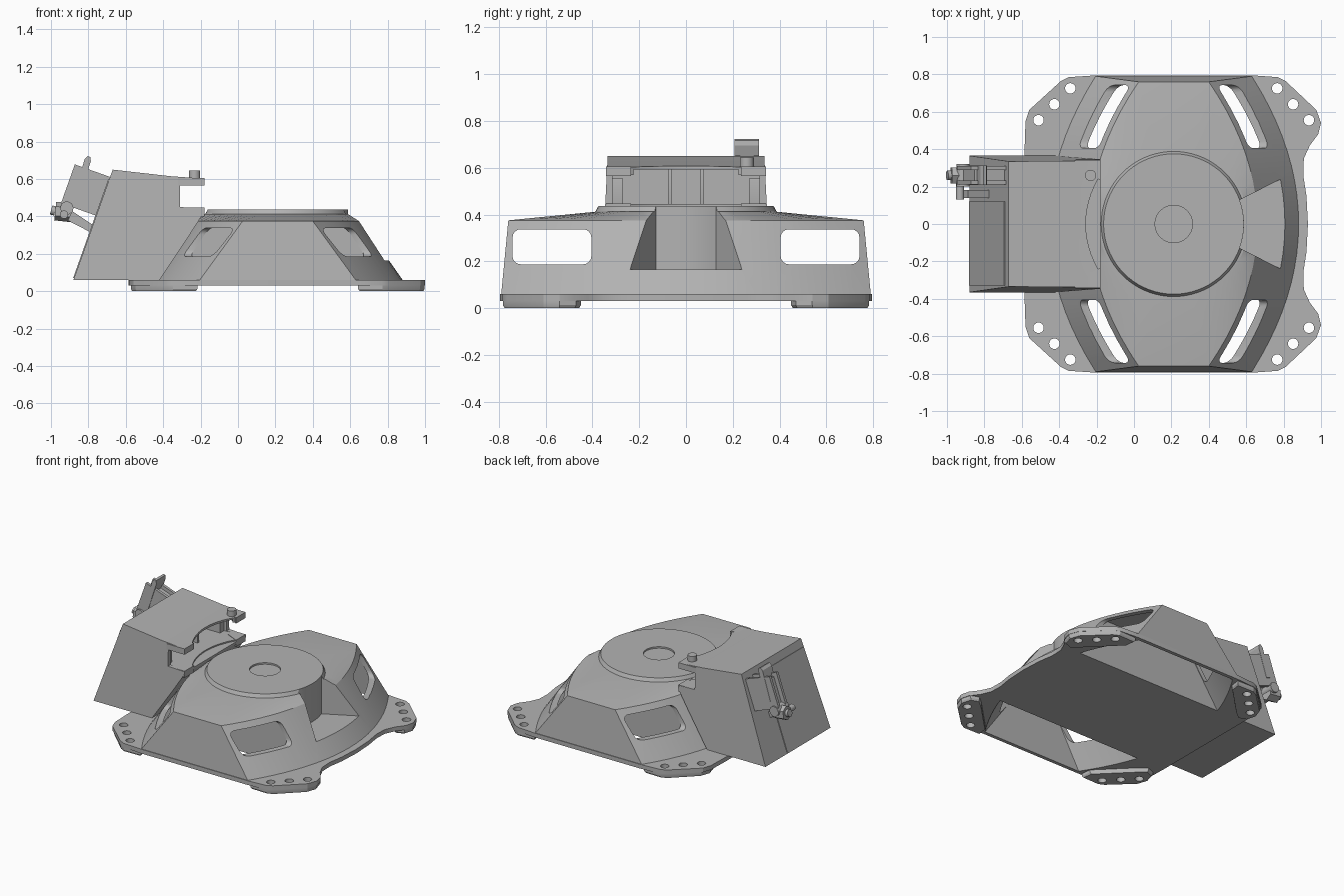
import bpy, bmesh
from math import sin, cos, pi, radians
from mathutils import Vector, Matrix

old = bpy.data.objects.get("Cube")
if old:
    bpy.data.objects.remove(old, do_unlink=True)

grey = bpy.data.materials.new("plain grey")
grey.use_nodes = True
grey.diffuse_color = (0.45, 0.45, 0.45, 1)
grey.node_tree.nodes["Principled BSDF"].inputs["Base Color"].default_value = (0.45, 0.45, 0.45, 1)
MID = 0.2125  # x of the round cover's axis


def finish(name, bm):
    bmesh.ops.recalc_face_normals(bm, faces=bm.faces)
    mesh = bpy.data.meshes.new(name)
    bm.to_mesh(mesh)
    bm.free()
    obj = bpy.data.objects.new(name, mesh)
    bpy.context.collection.objects.link(obj)
    mesh.materials.append(grey)
    return obj


def loft(name, rings):
    """Skin equal-length rings and cap both ends."""
    bm = bmesh.new()
    loops = [[bm.verts.new(p) for p in ring] for ring in rings]
    n = len(loops[0])
    for a, b in zip(loops, loops[1:]):
        for i in range(n):
            bm.faces.new((a[i], a[(i + 1) % n], b[(i + 1) % n], b[i]))
    bm.faces.new(loops[0])
    bm.faces.new(loops[-1])
    return finish(name, bm)


def prism(name, pts, axis, lo, hi):
    """Extrude a flat outline along x, y or z."""
    k = "xyz".index(axis)
    def place(p, h):
        q = list(p)
        q.insert(k, h)
        return q
    return loft(name, [[place(p, h) for p in pts] for h in (lo, hi)])


def rod(name, start, end, r, sides=24):
    a, b = Vector(start), Vector(end)
    bm = bmesh.new()
    turn = (b - a).to_track_quat('Z', 'Y').to_matrix().to_4x4()
    bmesh.ops.create_cone(bm, cap_ends=True, segments=sides, radius1=r, radius2=r,
                          depth=(b - a).length, matrix=Matrix.Translation((a + b) / 2) @ turn)
    return finish(name, bm)


def rounded(x0, x1, y0, y1, r):
    pts = []
    for i, (cx, cy) in enumerate([(x1 - r, y1 - r), (x0 + r, y1 - r), (x0 + r, y0 + r), (x1 - r, y0 + r)]):
        for j in range(5):
            a = (i + j / 4) * pi / 2
            pts.append((cx + r * cos(a), cy + r * sin(a)))
    return pts


def cut(objs, cutters):
    for obj in objs:
        bpy.context.view_layer.objects.active = obj
        for c in cutters:
            m = obj.modifiers.new("cut", 'BOOLEAN')
            m.operation, m.solver, m.object = 'DIFFERENCE', 'EXACT', c
            bpy.ops.object.modifier_apply(modifier=m.name)
    for c in cutters:
        bpy.data.objects.remove(c, do_unlink=True)


def lens(xm, xc, half, z, y0, y1, n=20):
    """Section with bowed left and right sides and straight ends."""
    ys = [y0 + (y1 - y0) * i / n for i in range(n + 1)]
    right = [(xm - (xm - xc) * (y / half) ** 2, y, z) for y in ys]
    return right + [(2 * MID - x, y, z) for x, y, z in reversed(right)]


# Main housing: sloped lens body with a gently raised deck
low = lens(0.90, 0.65, 0.793, 0.032, -0.793, 0.793)
high = lens(0.66, 0.40, 0.76, 0.375, -0.76, 0.76)
crown = []
for x, y, z in high:
    d = Vector((x - MID, y)).normalized() * 0.40
    crown.append((MID + d.x, d.y, 0.412))
housing = loft("housing", [low, high, crown])

# Round cover with a shallow centre recess
bm = bmesh.new()
profile = [(0, 0.425), (0.1, 0.425), (0.1, 0.436), (0.375, 0.436), (0.40, 0.39), (0, 0.39)]
vs = [bm.verts.new((MID + r, 0, z)) for r, z in profile]
es = [bm.edges.new(p) for p in zip(vs, vs[1:])]
bmesh.ops.spin(bm, geom=vs + es, cent=(MID, 0, 0), axis=(0, 0, 1), angle=2 * pi, steps=72)
bmesh.ops.remove_doubles(bm, verts=bm.verts, dist=0.0001)
cover = finish("round_cover", bm)

# Mounting flange
half = [(0.93, 0), (0.922, 0.15), (0.905, 0.26), (0.908, 0.35), (0.94, 0.42), (0.985, 0.48), (1.0, 0.54),
        (0.975, 0.61), (0.81, 0.765), (0.77, 0.785), (0.63, 0.795), (-0.2, 0.795), (-0.35, 0.785),
        (-0.39, 0.765), (-0.56, 0.61), (-0.58, 0.55), (-0.585, 0.4)]
flange = prism("flange", half + [(x, -y) for x, y in reversed(half[1:])], "z", 0.03, 0.06)

# Open side bays under the deck and the windows into them
bays, windows = [], []
for s in (-1, 1):
    rings = [lens(0.89, 0.64, 0.775, -0.02, 0.40, 0.775), lens(0.65, 0.39, 0.738, 0.35, 0.40, 0.738)]
    bays.append(loft("bay_cutter", [[(x, s * y, z) for x, y, z in r] for r in rings]))
    outline = [(s * y, z) for y, z in rounded(0.405, 0.742, 0.187, 0.337, 0.035)]
    windows.append(prism("window_cutter", outline, "x", -1, 1.5))
cut([housing], windows)
cut([housing, flange], bays)

# Wedge pocket in the left side
arc = [(MID + 0.375 * cos(radians(a)), 0.375 * sin(radians(a))) for a in range(-20, 21, 4)]
cut([housing, cover], [prism("pocket_cutter", arc + [(1.0, 0.35), (1.0, -0.35)], "z", 0.165, 0.7)])

# Four feet, each with three bolt holes
foot = [(0.43, 0.78), (0.56, 0.783), (0.60, 0.763), (0.76, 0.61), (0.785, 0.54), (0.765, 0.47),
        (0.71, 0.45), (0.66, 0.49), (0.44, 0.71)]
feet, holes = [], []
for sx, side in ((1, "left"), (-1, "right")):
    for sy, end in ((-1, "front"), (1, "back")):
        pts = [(MID + sx * u, sy * y) for u, y in foot]
        inner = [(MID + sx * (0.63 + (u - 0.63) * 0.96), sy * (0.62 + (y - 0.62) * 0.96)) for u, y in foot]
        feet.append(loft(f"{end}_{side}_foot", [[(*p, 0) for p in inner], [(*p, 0.012) for p in pts],
                                                [(*p, 0.031) for p in pts]]))
        for i in range(3):
            x, y = MID + sx * (0.553 + 0.085 * i), sy * (0.725 - 0.085 * i)
            holes.append(rod("hole_cutter", (x, y, -0.1), (x, y, 0.1), 0.028))
cut(feet + [flange], holes)

# Duct box leaning out over the right side
duct = prism("duct_box", [(-0.88, 0.06), (-0.67, 0.65), (-0.36, 0.615), (-0.18, 0.602), (-0.18, 0.425),
                          (-0.26, 0.30), (-0.42, 0.06)], "y", -0.368, 0.368)
for v in duct.data.vertices:
    v.co.y *= 1 - 0.09 * v.co.z / 0.65
chevron = [(-0.05, 0.40), (-0.17, 0.345), (-0.275, 0.285), (-0.205, 0.24)]
mouth = [rod("arc_cutter", (MID, 0, 0.436), (MID, 0, 0.8), 0.47, 72),
         prism("gap_cutter", [(-0.31, 0.45), (-0.1, 0.44), (-0.1, 0.57), (-0.31, 0.57)], "y", -0.6, 0.6),
         prism("inside_cutter", [(-0.58, 0.445), (-0.2, 0.445), (-0.2, 0.592), (-0.58, 0.592)], "y", -0.315, 0.315)]
cut([duct], mouth)

# Vanes and side ribs in the mouth
for s in (-1, 1):
    prism("vane", rounded(-0.585, -0.36, 0.44, 0.6, 0.005), "y", s * 0.07 - 0.008, s * 0.07 + 0.008)
    prism("mouth_rib", rounded(-0.585, -0.33, 0.44, 0.555, 0.005), "y", s * 0.27, s * 0.32)
    # Lugs that frame the mouth corners
    lug = [(-0.18, s * 0.343), (-0.32, s * 0.343), (-0.275, s * 0.28), (-0.18, s * 0.235)]
    prism("upper_lug", lug, "z", 0.565, 0.606)
    prism("lower_lug", lug, "z", 0.40, 0.448)

# Hinge post
rod("hinge_post", (-0.232, 0.26, 0.58), (-0.232, 0.26, 0.645), 0.03)


def back(t, d):
    """Point on the slanted rear wall: t up the wall, d out from it."""
    return (-0.88 + 0.335 * t - 0.942 * d, 0.06 + 0.942 * t + 0.335 * d)


def on_wall(name, tds, y0, y1):
    return prism(name, [back(t, d) for t, d in tds], "y", y0, y1)


def slab(name, t0, t1, d0, d1, y0, y1):
    return on_wall(name, [(t0, d0), (t1, d0), (t1, d1), (t0, d1)], y0, y1)


# Access panel on the slanted wall
slab("access_panel", 0.01, 0.57, -0.01, 0.005, -0.33, 0.12)

# Latch: side cheeks, core, lever and locking nut
for y in (0.212, 0.290):
    slab("latch_cheek", 0.365, 0.585, -0.01, 0.20, y, y + 0.02)
slab("latch_core", 0.38, 0.56, -0.01, 0.17, 0.23, 0.292)
on_wall("latch_lever", [(0.42, 0.12), (0.63, 0.125), (0.65, 0.135), (0.65, 0.15), (0.63, 0.16), (0.42, 0.15)],
        0.208, 0.312)
rod("latch_pin", (-0.915, 0.2, 0.445), (-0.915, 0.32, 0.445), 0.035)
x0, z0 = back(0.335, 0.13)
x1, z1 = back(0.315, 0.215)
rod("latch_nut", (x0, 0.26, z0), (x1, 0.26, z1), 0.05, 6)
rod("latch_tip", (x1, 0.26, z1), (x1 - 0.022, 0.26, z1 + 0.006), 0.025)
on_wall("side_arm", [(0.27, -0.01), (0.31, -0.01), (0.345, 0.13), (0.29, 0.135)], 0.14, 0.182)
rod("arm_pin", (-0.93, 0.13, 0.41), (-0.93, 0.22, 0.41), 0.022, 16)

# Smooth the curved skins, keep creases crisp
bpy.ops.object.select_all(action='DESELECT')
for obj in bpy.context.scene.objects:
    if obj.type == 'MESH':
        obj.select_set(True)
        bpy.context.view_layer.objects.active = obj
bpy.ops.object.shade_smooth_by_angle(angle=radians(25))
